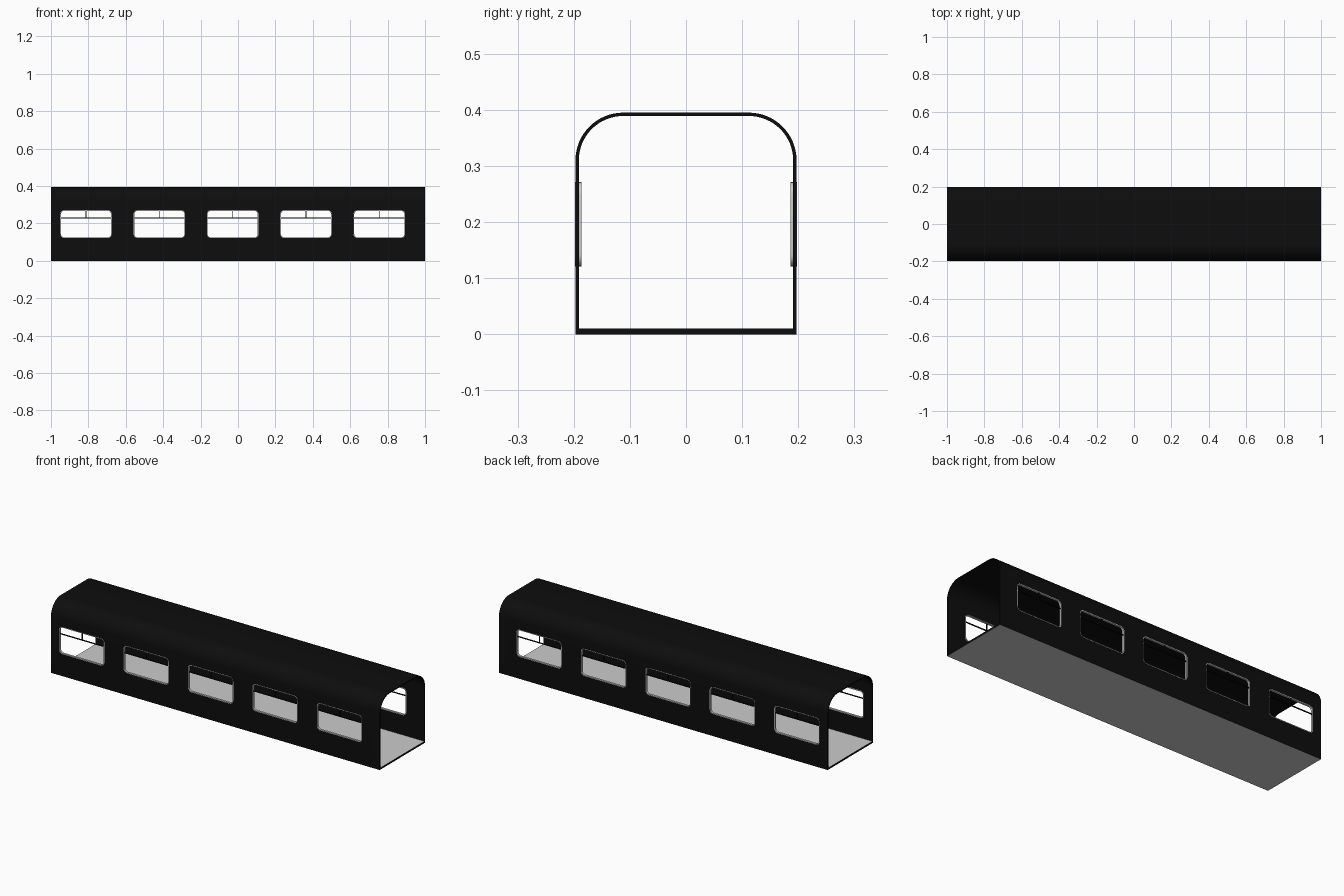
import bpy, bmesh, math

if "Cube" in bpy.data.objects:
    bpy.data.objects.remove(bpy.data.objects["Cube"])

W, H, R, T = 0.197, 0.395, 0.085, 0.006     # half width, height, roof radius, skin
FLOOR = 0.01
WINDOWS = [-0.8125 + 0.392 * i for i in range(5)]
WIN_Z, WIN_W, WIN_H, WIN_R = 0.196, 0.276, 0.150, 0.022


def material(name, c):
    m = bpy.data.materials.new(name)
    m.diffuse_color = (*c, 1)
    m.use_nodes = True
    m.node_tree.nodes["Principled BSDF"].inputs["Base Color"].default_value = m.diffuse_color
    return m


black = material("black_paint", (0.004, 0.004, 0.004))
grey = material("light_grey", (0.6, 0.6, 0.6))


def finish(name, bm, mats):
    bmesh.ops.recalc_face_normals(bm, faces=bm.faces)
    me = bpy.data.meshes.new(name)
    bm.to_mesh(me)
    bm.free()
    ob = bpy.data.objects.new(name, me)
    bpy.context.collection.objects.link(ob)
    for m in mats:
        me.materials.append(m)
    return ob


def smooth(ob):
    bpy.ops.object.select_all(action='DESELECT')
    ob.select_set(True)
    bpy.context.view_layer.objects.active = ob
    bpy.ops.object.shade_smooth_by_angle(angle=math.radians(30))


def rounded(cx, cz, w, h, r, n=6):
    pts = []
    for k, (sx, sz) in enumerate([(1, 1), (-1, 1), (-1, -1), (1, -1)]):
        for i in range(n + 1):
            a = math.pi / 2 * (k + i / n)
            pts.append((cx + sx * (w / 2 - r) + r * math.cos(a),
                        cz + sz * (h / 2 - r) + r * math.sin(a)))
    return pts


def box(bm, x0, x1, y0, y1, z0, z1):
    v = bmesh.ops.create_cube(bm, size=1)['verts']
    for p in v:
        p.co = (x1 if p.co.x > 0 else x0, y1 if p.co.y > 0 else y0,
                z1 if p.co.z > 0 else z0)


def tube(bm, a, b, joined=True):
    """Bridge point loops a and b with quads."""
    n = len(a)
    for i in range(n if joined else n - 1):
        j = (i + 1) % n
        bm.faces.new((a[i], a[j], b[j], b[i]))


# Carriage skin: arch profile with thickness, extruded along x
def arch(w, h, r, n=16):
    pts = [(w, FLOOR)]
    pts += [(w - r + r * math.cos(math.pi / 2 * i / n),
             h - r + r * math.sin(math.pi / 2 * i / n)) for i in range(n + 1)]
    return pts + [(-y, z) for y, z in reversed(pts)]


bm = bmesh.new()
rings = [[[bm.verts.new((x, y, z)) for y, z in prof] for x in (-1, 1)]
         for prof in (arch(W, H, R), arch(W - T, H - T, R - T))]
(o0, o1), (i0, i1) = rings
tube(bm, o0, o1, False)
tube(bm, i0, i1, False)
tube(bm, o0, i0, False)
tube(bm, o1, i1, False)
for k in (0, -1):
    bm.faces.new((o0[k], o1[k], i1[k], i0[k]))
body = finish("carriage_body", bm, [black])

# Window openings cut through both sides
bm = bmesh.new()
for cx in WINDOWS:
    pts = rounded(cx, WIN_Z, WIN_W, WIN_H, WIN_R)
    a, b = [[bm.verts.new((x, y, z)) for x, z in pts] for y in (-0.3, 0.3)]
    tube(bm, a, b)
    bm.faces.new(a)
    bm.faces.new(b)
cutter = finish("window_cutter", bm, [black])
cutter.hide_render = True
mod = body.modifiers.new("windows", 'BOOLEAN')
mod.operation, mod.solver, mod.object = 'DIFFERENCE', 'EXACT', cutter
bpy.context.view_layer.objects.active = body
bpy.ops.object.modifier_apply(modifier=mod.name)
bpy.data.objects.remove(cutter)
smooth(body)

# Floor: grey top and underside, black edges
bm = bmesh.new()
box(bm, -1, 1, -W, W, 0, FLOOR)
floor = finish("floor", bm, [grey, black])
for p in floor.data.polygons:
    p.material_index = 0 if abs(p.normal.z) > 0.5 else 1

# Window frames and glazing bars on both sides
for side, s in (("front", -1), ("back", 1)):
    frames, bars = bmesh.new(), bmesh.new()
    y0, y1 = s * 0.186, s * 0.1975
    for cx in WINDOWS:
        out = rounded(cx, WIN_Z, WIN_W, WIN_H, WIN_R)
        inn = rounded(cx, WIN_Z, WIN_W - 0.008, WIN_H - 0.008, WIN_R - 0.004)
        oa, ob_, ia, ib = [[frames.verts.new((x, y, z)) for x, z in p]
                           for p in (out, inn) for y in (y0, y1)]
        tube(frames, oa, ob_)
        tube(frames, ia, ib)
        tube(frames, oa, ia)
        tube(frames, ob_, ib)
        ya, yb = sorted((s * 0.191, s * 0.197))
        hw = WIN_W / 2 - 0.003
        box(bars, cx - hw, cx + hw, ya, yb, 0.227, 0.231)
        box(bars, cx - 0.002, cx + 0.002, ya, yb, 0.231, WIN_Z + WIN_H / 2 - 0.003)
    smooth(finish(side + "_window_frames", frames, [grey]))
    finish(side + "_window_bars", bars, [black])
